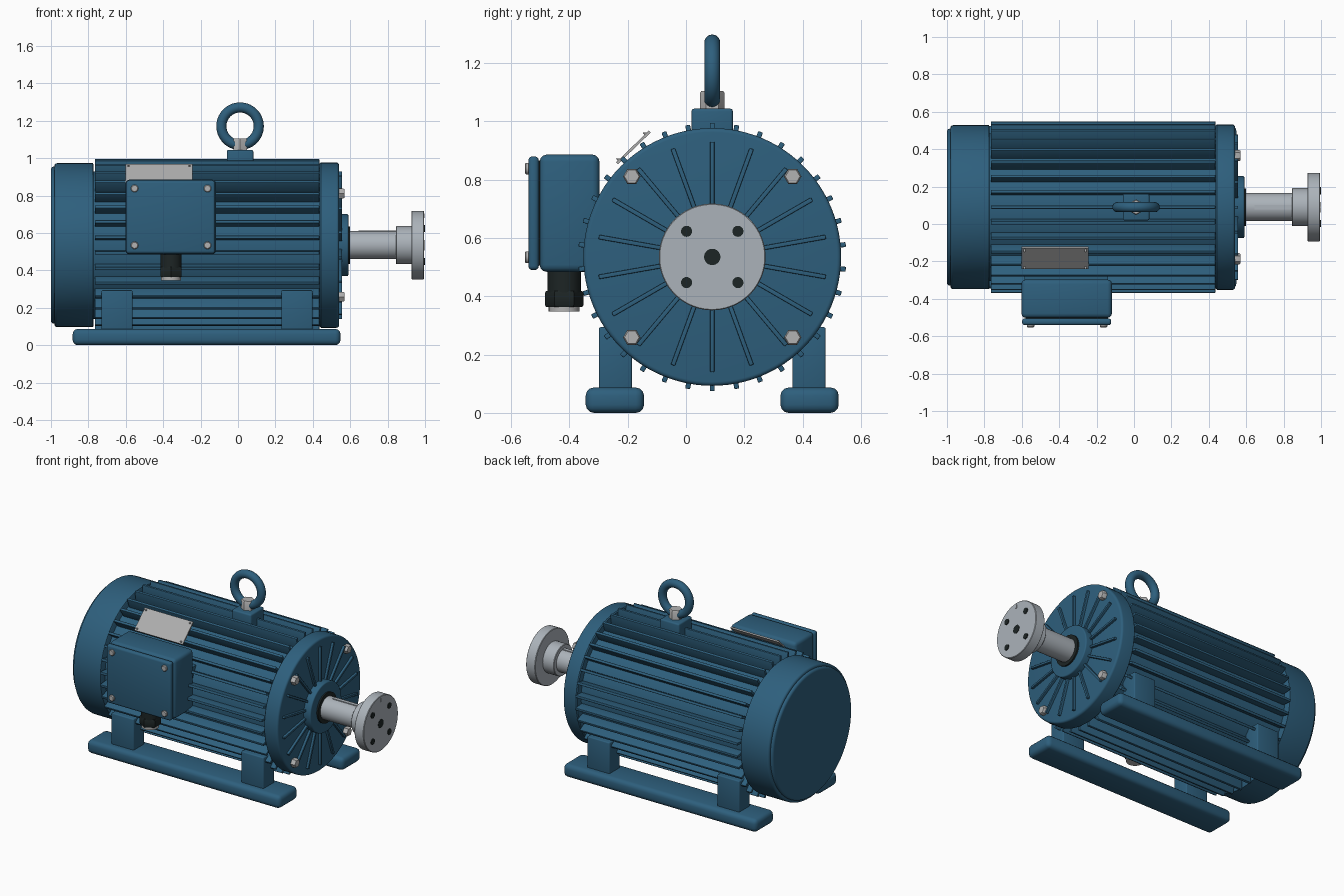
import bpy, bmesh
from math import sin, cos, pi, radians
from mathutils import Matrix, Vector

if "Cube" in bpy.data.objects:
    bpy.data.objects.remove(bpy.data.objects["Cube"])


def material(name, rgb):
    m = bpy.data.materials.new(name)
    m.use_nodes = True
    m.diffuse_color = (*rgb, 1)
    m.node_tree.nodes["Principled BSDF"].inputs["Base Color"].default_value = (*rgb, 1)
    return m


BLUE = material("blue paint", (0.027, 0.115, 0.205))
STEEL = material("machined steel", (0.41, 0.45, 0.49))
ZINC = material("zinc fastener", (0.45, 0.45, 0.45))
PLATE = material("plate grey", (0.42, 0.42, 0.42))
BLACK = material("black rubber", (0.012, 0.018, 0.018))

CY, CZ = 0.09, 0.535            # motor axis
AXIS = Vector((0, CY, CZ))
X, Y, Z = Vector((1, 0, 0)), Vector((0, 1, 0)), Vector((0, 0, 1))


def finish(name, bm, mat):
    bmesh.ops.recalc_face_normals(bm, faces=bm.faces)
    me = bpy.data.meshes.new(name)
    bm.to_mesh(me)
    bm.free()
    me.materials.append(mat)
    ob = bpy.data.objects.new(name, me)
    bpy.context.scene.collection.objects.link(ob)
    bpy.ops.object.select_all(action='DESELECT')
    ob.select_set(True)
    bpy.context.view_layer.objects.active = ob
    bpy.ops.object.shade_smooth_by_angle(angle=radians(35))
    return ob


def add_box(bm, low, high, bevel=0.0, turn=Matrix()):
    """Box between two corners, optionally rounded, then moved by a matrix."""
    low, high = Vector(low), Vector(high)
    part = bmesh.new()
    place = Matrix.Translation((low + high) / 2) @ Matrix.Diagonal((*(high - low), 1))
    bmesh.ops.create_cube(part, size=1, matrix=place)
    if bevel:
        bmesh.ops.bevel(part, geom=part.edges[:], offset=bevel, segments=3,
                        profile=0.5, affect='EDGES')
    part.transform(turn)
    me = bpy.data.meshes.new("part")
    part.to_mesh(me)
    part.free()
    bm.from_mesh(me)
    bpy.data.meshes.remove(me)


def box(name, low, high, mat, bevel=0.0, turn=Matrix()):
    bm = bmesh.new()
    add_box(bm, low, high, bevel, turn)
    return finish(name, bm, mat)


def turned(name, profile, mat, origin=AXIS, axis=X, sides=96):
    """Capped solid of revolution; profile holds (distance along axis, radius)."""
    bm = bmesh.new()
    u = Y if axis != Y else X
    v = axis.cross(u)
    rings = []
    for t, r in profile:
        rings.append([bm.verts.new(origin + axis * t + (u * cos(a) + v * sin(a)) * r)
                      for a in (2 * pi * i / sides for i in range(sides))])
    for a, b in zip(rings, rings[1:]):
        for i in range(sides):
            j = (i + 1) % sides
            bm.faces.new((a[i], a[j], b[j], b[i]))
    bm.faces.new(rings[0])
    bm.faces.new(rings[-1])
    return finish(name, bm, mat)


def rounded(t0, t1, r, edge):
    """Profile of a disc whose far edge is rounded."""
    s = 1 if t1 > t0 else -1
    arc = [(t1 - s * edge * (1 - sin(a)), r - edge * (1 - cos(a)))
           for a in (pi / 2 * k / 4 for k in range(5))]
    return [(t0, r)] + arc


def radial_boxes(name, count, x0, x1, r0, r1, width, bevel=0.0):
    """Thin bars repeated round the motor axis."""
    bm = bmesh.new()
    for i in range(count):
        turn = Matrix.Translation(AXIS) @ Matrix.Rotation(2 * pi * i / count, 4, 'X')
        add_box(bm, (x0, -width / 2, r0), (x1, width / 2, r1), bevel, turn)
    return finish(name, bm, BLUE)


# Finned housing
turned("housing_core", [(-0.80, 0.395), (0.45, 0.395)], BLUE)
radial_boxes("cooling_fins", 34, -0.765, 0.435, 0.38, 0.46, 0.017, 0.003)

# Fan cover with raised end cap
turned("fan_cover", [(-0.772, 0.43), (-0.776, 0.438)] + rounded(-0.78, -0.982, 0.438, 0.015), BLUE)
turned("fan_cover_cap", rounded(-0.97, -1.0, 0.42, 0.016), BLUE)

# Drive end bell, ribs and bearing hub
turned("end_bell", [(0.437, 0.436)] + rounded(0.443, 0.54, 0.442, 0.014), BLUE)
radial_boxes("end_bell_ribs", 18, 0.53, 0.556, 0.15, 0.395, 0.015, 0.003)
turned("bearing_hub", rounded(0.53, 0.59, 0.166, 0.008), BLUE)
turned("shaft_seal", [(0.58, 0.1), (0.6, 0.1)], BLACK)
for i, (sy, sz) in enumerate([(-1, -1), (-1, 1), (1, -1), (1, 1)]):
    spot = AXIS + Vector((0, sy * 0.276, sz * 0.276))
    turned(f"end_bell_bolt_{i}", [(0.53, 0.03), (0.563, 0.03), (0.57, 0.025)], ZINC, spot, X, 6)

# Shaft, key and coupling flange
turned("shaft", [(0.59, 0.075), (0.86, 0.075)], STEEL, sides=48)
box("shaft_key", (0.645, CY - 0.012, CZ + 0.06), (0.85, CY + 0.012, CZ + 0.079), STEEL)
turned("coupling_hub", [(0.845, 0.099), (0.848, 0.102), (0.935, 0.102)], STEEL, sides=64)
turned("coupling_flange", [(0.927, 0.18), (0.93, 0.183), (0.992, 0.183), (0.995, 0.18)], STEEL)
box("flange_mark", (0.99, CY - 0.004, CZ + 0.145), (0.998, CY + 0.004, CZ + 0.17), STEEL)
turned("flange_centre", [(0.99, 0.028), (0.997, 0.028)], BLACK, sides=32)
for i, (sy, sz) in enumerate([(-1, -1), (-1, 1), (1, -1), (1, 1)]):
    spot = AXIS + Vector((0, sy * 0.088, sz * 0.088))
    turned(f"flange_bolt_{i}", [(0.98, 0.019), (1.0, 0.019)], BLACK, spot, X, 24)

# Foot rails and posts, mirrored about the axis
for side, s in (("front", -1), ("back", 1)):
    mid = CY + s * 0.334
    box(f"{side}_rail", (-0.884, mid - 0.1, 0), (0.548, mid + 0.1, 0.087), BLUE, 0.028)
    for end, x in (("fan_end", -0.647), ("drive_end", 0.315)):
        post = CY + s * 0.332
        box(f"{side}_post_{end}", (x - 0.083, post - 0.057, 0.07),
            (x + 0.083, post + 0.057, 0.294), BLUE, 0.007)

# Lifting eye
EX = 0.011
box("lifting_pad", (EX - 0.071, CY - 0.071, 0.92), (EX + 0.071, CY + 0.071, 1.044), BLUE, 0.01)
turned("eye_collar", [(1.03, 0.042), (1.098, 0.042), (1.105, 0.037)], ZINC,
       Vector((EX, CY, 0)), Z, 6)
bm = bmesh.new()
N, M = 56, 20
grid = [[bm.verts.new((EX + (0.1 + 0.027 * cos(b)) * cos(a), CY + 0.027 * sin(b),
                       1.171 + (0.1 + 0.027 * cos(b)) * sin(a)))
         for b in (2 * pi * j / M for j in range(M))]
        for a in (2 * pi * i / N for i in range(N))]
for i in range(N):
    for j in range(M):
        p, q, k = grid[i], grid[(i + 1) % N], (j + 1) % M
        bm.faces.new((p[j], q[j], q[k], p[k]))
finish("lifting_eye", bm, BLUE)

# Terminal box, lid and screws
box("terminal_neck", (-0.585, -0.33, 0.54), (-0.14, -0.2, 0.75), BLUE)
box("terminal_box", (-0.602, -0.502, 0.484), (-0.118, -0.297, 0.886), BLUE, 0.024)
box("terminal_gasket", (-0.58, -0.51, 0.505), (-0.14, -0.49, 0.865), BLACK)
box("terminal_lid", (-0.598, -0.541, 0.49), (-0.122, -0.505, 0.88), BLUE, 0.014)
for i, (x, z) in enumerate([(-0.553, 0.534), (-0.553, 0.838), (-0.163, 0.534), (-0.163, 0.838)]):
    turned(f"lid_screw_{i}", [(-0.53, 0.02), (-0.549, 0.02), (-0.553, 0.016)], ZINC,
           Vector((x, 0, z)), Y, 24)

# Cable gland
GLAND = Vector((-0.358, -0.418, 0))
turned("gland_body", [(0.5, 0.057), (0.41, 0.057)], BLACK, GLAND, Z, 32)
turned("gland_nut", [(0.418, 0.062), (0.412, 0.066), (0.37, 0.066), (0.364, 0.062)], BLACK, GLAND, Z, 6)
turned("gland_ring", [(0.37, 0.053), (0.347, 0.053)], ZINC, GLAND, Z, 32)

# Tilted rating plate with corner rivets
tilt = Matrix.Translation((-0.422, -0.181, 0.911)) @ Matrix.Rotation(radians(44), 4, 'X')
box("rating_plate", (-0.179, -0.078, -0.005), (0.179, 0.078, 0.004), PLATE, 0, tilt)
normal = (tilt.to_3x3() @ Z).normalized()
for i, (sx, sy) in enumerate([(-1, -1), (-1, 1), (1, -1), (1, 1)]):
    turned(f"plate_rivet_{i}", [(0, 0.008), (0.009, 0.008)], ZINC,
           tilt @ Vector((sx * 0.163, sy * 0.064, 0)), normal, 12)
